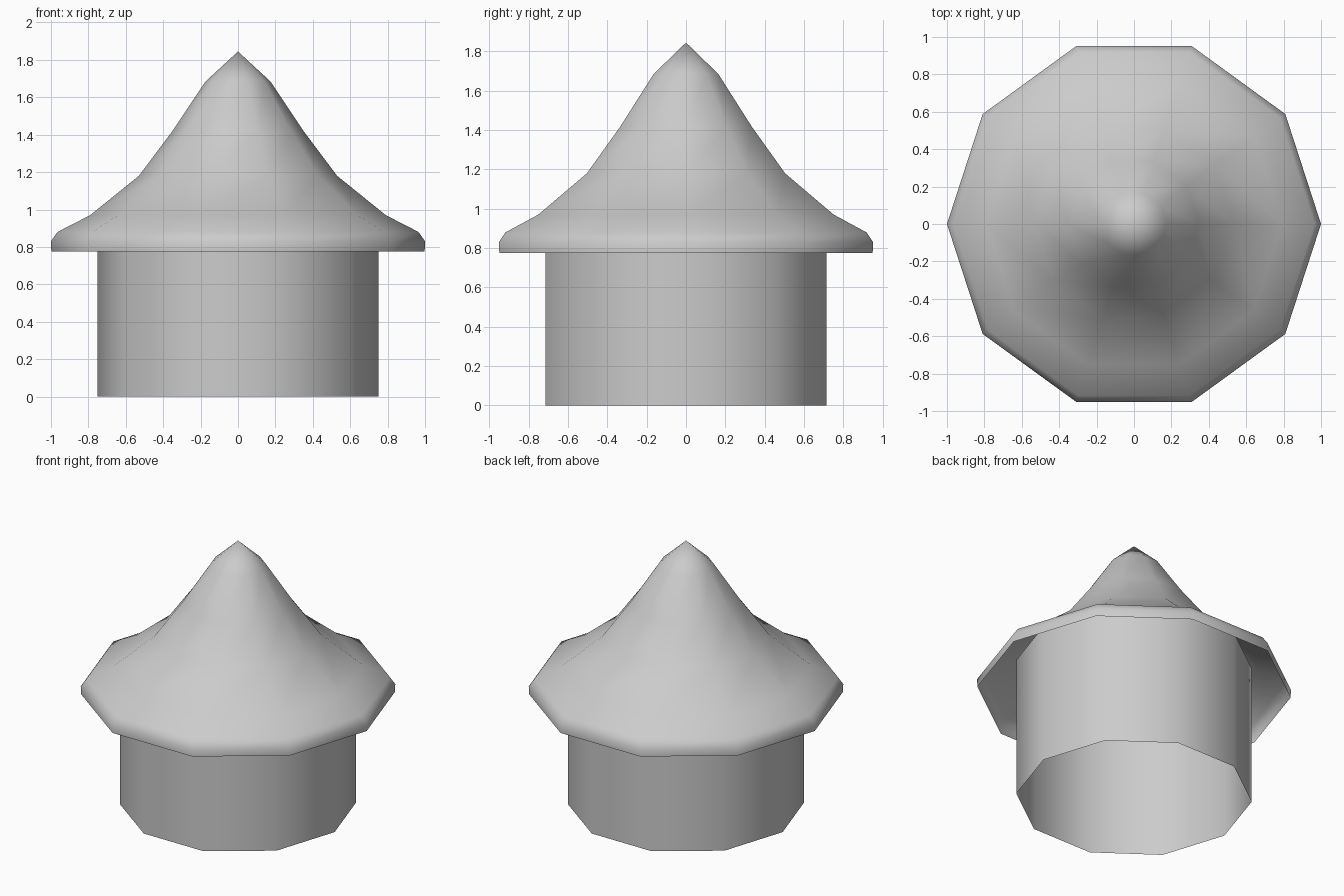
import bpy, bmesh
from math import cos, sin, tau

SIDES = 10

old = bpy.data.objects.get("Cube")
if old:
    bpy.data.objects.remove(old, do_unlink=True)

grey = bpy.data.materials.new("light_grey")
grey.use_nodes = True
grey.diffuse_color = (0.6, 0.6, 0.6, 1)
grey.node_tree.nodes["Principled BSDF"].inputs["Base Color"].default_value = (0.6, 0.6, 0.6, 1)


def lathe(name, profile):
    """Revolve (radius, height) points into an open shell; radius 0 makes a tip."""
    bm = bmesh.new()
    rings = []
    for r, z in profile:
        count = SIDES if r > 0 else 1
        rings.append([bm.verts.new((r * cos(tau * i / SIDES), r * sin(tau * i / SIDES), z))
                      for i in range(count)])
    for low, high in zip(rings, rings[1:]):
        for i in range(SIDES):
            j = (i + 1) % SIDES
            if len(high) == 1:
                bm.faces.new((low[i], low[j], high[0]))
            else:
                bm.faces.new((low[i], low[j], high[j], high[i]))
    for face in bm.faces:
        face.smooth = True
    mesh = bpy.data.meshes.new(name)
    bm.to_mesh(mesh)
    bm.free()
    mesh.materials.append(grey)
    obj = bpy.data.objects.new(name, mesh)
    bpy.context.collection.objects.link(obj)
    return obj


# Open tube wall, reaching up inside the hollow roof
lathe("round_wall", [(0.75, 0), (0.75, 0.98)])

# Hollow flared roof with a rolled rim and a pointed tip
lathe("pointed_roof", [(0.998, 0.775), (1.0, 0.83), (0.965, 0.88), (0.79, 0.97),
                       (0.53, 1.18), (0.35, 1.42), (0.173, 1.685), (0, 1.845)])
